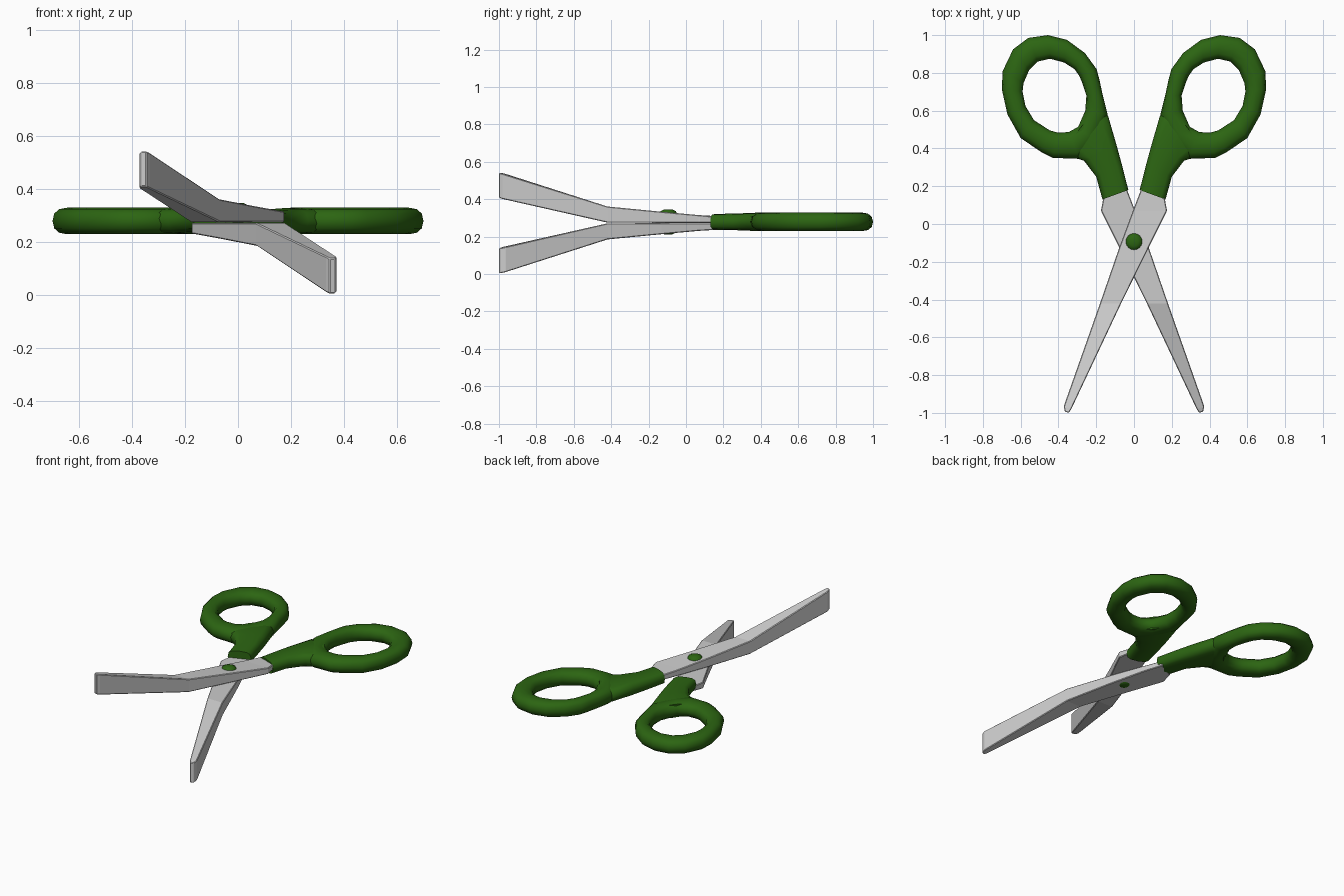
import bpy, bmesh, math

if "Cube" in bpy.data.objects:
    bpy.data.objects.remove(bpy.data.objects["Cube"])

C = 0.273  # height of the plane where the blades touch

green = bpy.data.materials.new("green_plastic")
green.diffuse_color = (0.025, 0.13, 0.006, 1)
green.use_nodes = True
green.node_tree.nodes["Principled BSDF"].inputs["Base Color"].default_value = green.diffuse_color


def loft(name, sections, closed=False, mat=None, smooth=None, bevel=0):
    """Skin a row of equal-sized point loops; closed joins last to first."""
    bm = bmesh.new()
    rows = [[bm.verts.new(p) for p in s] for s in sections]
    n = len(rows[0])
    pairs = list(zip(rows, rows[1:])) + ([(rows[-1], rows[0])] if closed else [])
    for a, b in pairs:
        for i in range(n):
            j = (i + 1) % n
            bm.faces.new((a[i], a[j], b[j], b[i]))
    if not closed:
        bm.faces.new(rows[0])
        bm.faces.new(rows[-1])
    bmesh.ops.recalc_face_normals(bm, faces=bm.faces)
    me = bpy.data.meshes.new(name)
    bm.to_mesh(me)
    bm.free()
    ob = bpy.data.objects.new(name, me)
    bpy.context.collection.objects.link(ob)
    if mat:
        me.materials.append(mat)
    if bevel:
        mod = ob.modifiers.new("soft_edges", 'BEVEL')
        mod.width = bevel
        mod.segments = 1
    if smooth:
        bpy.ops.object.select_all(action='DESELECT')
        ob.select_set(True)
        bpy.context.view_layer.objects.active = ob
        bpy.ops.object.shade_smooth_by_angle(angle=math.radians(smooth))
    return ob


def oval(a, b, h, s, power=1.0, n=12):
    """Upright rounded section spanning plan points a to b, half height h."""
    pts = []
    for k in range(n):
        t = 2 * math.pi * k / n
        u = math.copysign(abs(math.cos(t)) ** power, math.cos(t))
        w = math.copysign(abs(math.sin(t)) ** power, math.sin(t))
        x = (a[0] + b[0]) / 2 + u * (b[0] - a[0]) / 2
        y = (a[1] + b[1]) / 2 + u * (b[1] - a[1]) / 2
        pts.append((x * s, y, C + 0.006 + w * h * s))
    return pts


# Blade stations: left x,y / right x,y / bottom and top above the touch plane
BLADE = [
    (-0.366, -0.993, -0.345, -1.0, 0.135, 0.269),
    (-0.372, -0.965, -0.332, -0.98, 0.128, 0.263),
    (-0.180, -0.42, -0.068, -0.42, 0.002, 0.088),
    (-0.080, -0.13, 0.075, -0.13, 0.001, 0.060),
    (-0.006, 0.07, 0.175, 0.07, 0.001, 0.042),
    (0.048, 0.21, 0.160, 0.15, 0.001, 0.034),
]

# Finger ring stations: outer x,y / inner x,y
RING = [
    (.455, 1.0, .445, .875), (.56, .985, .51, .86), (.64, .925, .555, .815),
    (.695, .81, .585, .745), (.70, .715, .59, .70), (.67, .58, .575, .625),
    (.60, .455, .53, .55), (.49, .38, .445, .495), (.43, .35, .40, .483),
    (.29, .345, .345, .487), (.20, .43, .295, .515), (.14, .58, .258, .60),
    (.165, .68, .252, .68), (.182, .76, .275, .75), (.198, .82, .29, .785),
    (.26, .905, .315, .82), (.355, .975, .37, .855),
]

# Stem stations: left x,y / right x,y / half height
STEM = [
    (.03, .18, .167, .13, .042), (.063, .31, .20, .25, .045),
    (.093, .42, .265, .335, .049), (.138, .575, .315, .352, .048),
    (.205, .61, .345, .43, .044),
]

# Each half is the other turned half a turn about the y axis
for s, side in ((1, "upper"), (-1, "lower")):
    loft(side + "_blade",
         [[(lx * s, ly, C + lo * s), (rx * s, ry, C + lo * s),
           (rx * s, ry, C + hi * s), (lx * s, ly, C + hi * s)]
          for lx, ly, rx, ry, lo, hi in BLADE], bevel=0.004)
    loft(side + "_finger_ring",
         [oval(r[:2], r[2:], 0.05, s, 0.85) for r in RING],
         closed=True, mat=green, smooth=50)
    loft(side + "_handle_stem",
         [oval(r[:2], r[2:4], r[4], s, 0.65) for r in STEM],
         mat=green, smooth=50)

# Pivot rivet with domed ends
RIVET = [(0.022, -0.067), (0.040, -0.058), (0.048, -0.042),
         (0.048, 0.042), (0.040, 0.058), (0.022, 0.067)]
loft("pivot_rivet",
     [[(r * math.cos(math.tau * k / 16), -0.095 + r * math.sin(math.tau * k / 16), C + 0.006 + z)
       for k in range(16)] for r, z in RIVET], mat=green, smooth=40)
